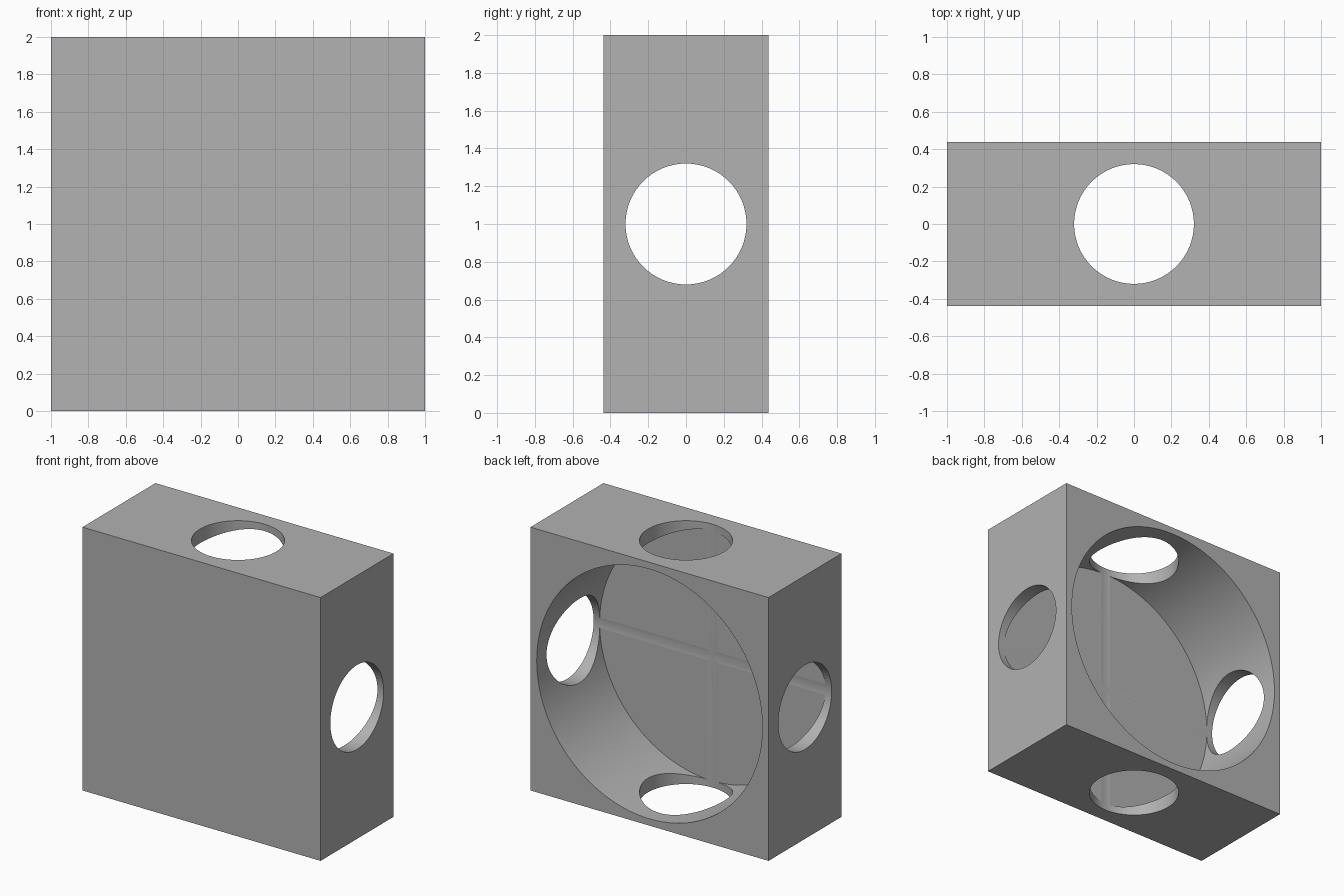
import bpy
from math import pi, radians

WIDTH, DEPTH, HEIGHT = 2.0, 0.875, 2.0
WALL = 0.12          # thickness of the closed front
BORE_RADIUS = 0.948  # large recess, open at the back
PORT_RADIUS = 0.32   # cross holes
CENTRE = (0, 0, HEIGHT / 2)

cube = bpy.data.objects.get("Cube")
if cube:
    bpy.data.objects.remove(cube, do_unlink=True)

grey = bpy.data.materials.new("plain grey")
grey.use_nodes = True
colour = (0.445, 0.445, 0.445, 1)
grey.diffuse_color = colour
grey.node_tree.nodes["Principled BSDF"].inputs["Base Color"].default_value = colour

# Housing block
bpy.ops.mesh.primitive_cube_add(size=1, location=CENTRE)
housing = bpy.context.object
housing.name = "housing"
housing.scale = (WIDTH, DEPTH, HEIGHT)
bpy.ops.object.transform_apply(location=False, rotation=False, scale=True)
housing.data.materials.append(grey)


def drill(name, radius, length, location, rotation):
    """Cut a round hole through the housing."""
    bpy.ops.mesh.primitive_cylinder_add(vertices=256, radius=radius, depth=length,
                                        location=location, rotation=rotation)
    cutter = bpy.context.object
    cutter.name = name
    cutter.hide_render = True
    cutter.data.materials.append(grey)
    bpy.context.view_layer.objects.active = housing
    cut = housing.modifiers.new(name, "BOOLEAN")
    cut.operation = "DIFFERENCE"
    cut.solver = "EXACT"
    cut.object = cutter
    bpy.ops.object.modifier_apply(modifier=name)
    bpy.data.objects.remove(cutter, do_unlink=True)


# Blind bore from the back, then the cross ports, which graze its floor
floor_y = -DEPTH / 2 + WALL
drill("back_bore", BORE_RADIUS, 2, (0, floor_y + 1, HEIGHT / 2), (pi / 2, 0, 0))
drill("side_ports", PORT_RADIUS, 3, CENTRE, (0, pi / 2, 0))
drill("vertical_ports", PORT_RADIUS, 3, CENTRE, (0, 0, 0))

# Smooth round walls, crisp rims
bpy.ops.object.select_all(action="DESELECT")
housing.select_set(True)
bpy.context.view_layer.objects.active = housing
bpy.ops.object.shade_smooth_by_angle(angle=radians(5))
